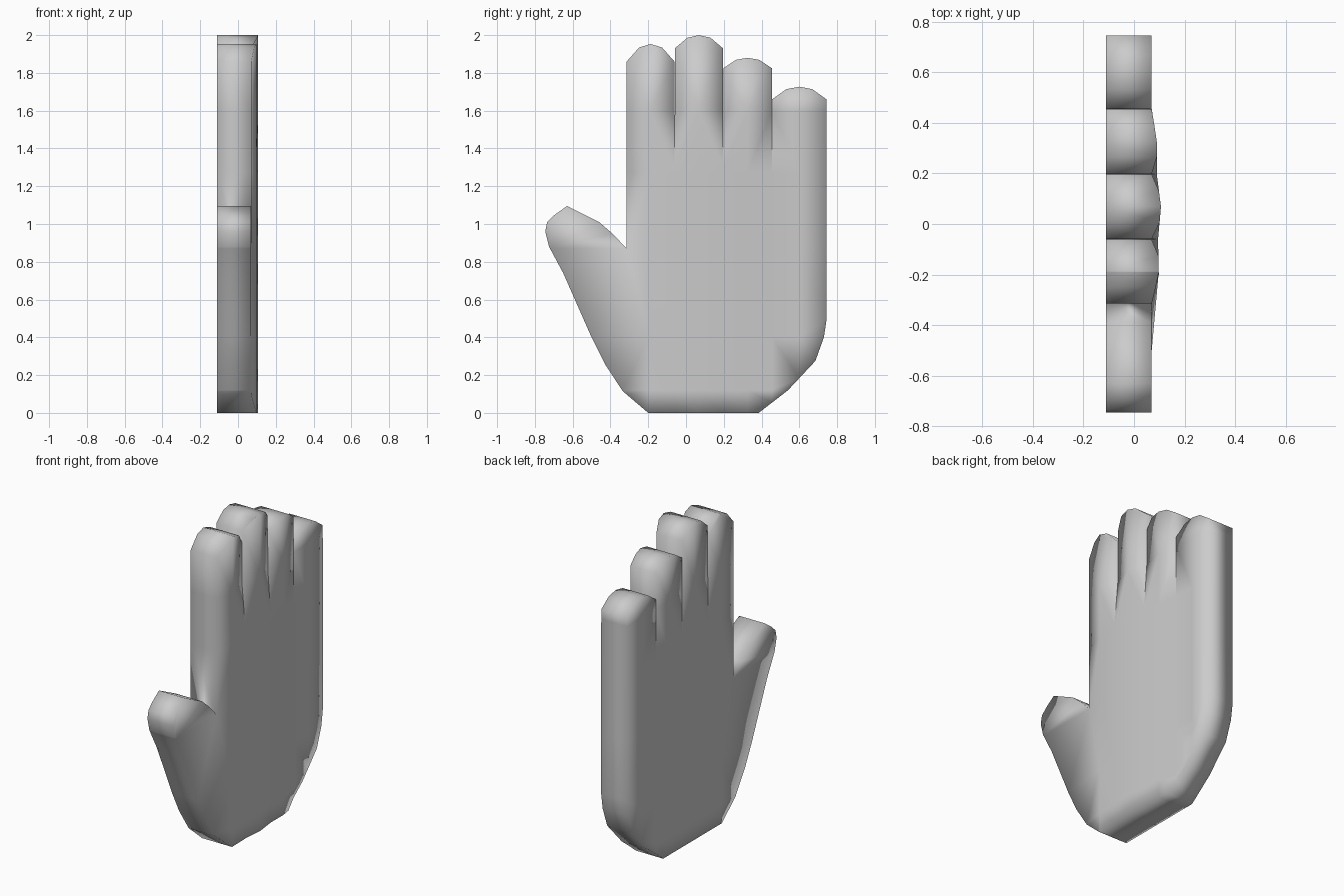
import bpy, bmesh
from mathutils import Vector

if "Cube" in bpy.data.objects:
    bpy.data.objects.remove(bpy.data.objects["Cube"])

BACK, EDGE = -0.11, 0.07
GAP = 0.001
# finger columns: left y, right y, side height, tip height
FINGERS = [(-0.315, -0.06, 1.86, 1.953), (-0.06, 0.197, 1.93, 2.0),
           (0.197, 0.455, 1.825, 1.88), (0.455, 0.745, 1.66, 1.727)]
SLITS = [1.30, 1.30, 1.27]
# front surface depth across the palm
RELIEF = [(-0.315, 0.07), (-0.2, 0.098), (-0.06, 0.095), (0.065, 0.107),
          (0.197, 0.09), (0.33, 0.09), (0.455, 0.07)]


def relief(y):
    for (a, xa), (b, xb) in zip(RELIEF, RELIEF[1:]):
        if a <= y <= b:
            return xa + (xb - xa) * (y - a) / (b - a)
    return EDGE


def fingertip(y0, y1, side, peak):
    shape = [(0, 0), (0.26, 0.8), (0.5, 1), (0.74, 0.8), (1, 0)]
    y0, y1 = y0 + GAP, y1 - GAP
    return [(y0 + (y1 - y0) * t, side + (peak - side) * h) for t, h in shape]


# outline: thumb, fingers with closed slits, heel of the palm
outline = [(-0.2, 0), (-0.335, 0.115), (-0.43, 0.26), (-0.5, 0.4), (-0.65, 0.74),
           (-0.725, 0.88), (-0.745, 0.96), (-0.735, 1.01), (-0.70, 1.045),
           (-0.63, 1.095), (-0.46, 1.01), (-0.39, 0.95), (-0.314, 0.87)]
for i, f in enumerate(FINGERS):
    outline += fingertip(*f)
    if i < 3:
        outline.append((f[1], SLITS[i]))
outline += [(0.745, 0.5), (0.73, 0.4), (0.685, 0.275), (0.54, 0.12), (0.385, 0)]

bm = bmesh.new()
bm.faces.new([bm.verts.new((BACK, y, z)) for y, z in outline])


def cut(co, no):
    geom = bm.verts[:] + bm.edges[:] + bm.faces[:]
    bmesh.ops.bisect_plane(bm, geom=geom, dist=1e-5, plane_co=co, plane_no=no)


# finger centre lines, slit lines and cross lines
for y in [-0.314, -0.19, -0.06, 0.0685, 0.197, 0.326, 0.455, 0.6]:
    cut((0, y, 0), (0, 1, 0))
for z in [0.12, 0.4, 0.87, 1.27, 1.6]:
    cut((0, 0, z), (0, 0, 1))

# thickness, then the raised front
ext = bmesh.ops.extrude_face_region(bm, geom=bm.faces[:])
for v in [g for g in ext["geom"] if isinstance(g, bmesh.types.BMVert)]:
    y, z = v.co.y, v.co.z
    in_slit = any(abs(y - f[1]) < 0.003 and z > s + 0.02
                  for f, s in zip(FINGERS, SLITS))
    v.co.x = EDGE if in_slit else relief(y)
bmesh.ops.triangulate(bm, faces=bm.faces[:])
bmesh.ops.recalc_face_normals(bm, faces=bm.faces[:])
for f in bm.faces:
    f.smooth = True

mesh = bpy.data.meshes.new("open_hand")
bm.to_mesh(mesh)
bm.free()
bpy.context.collection.objects.link(bpy.data.objects.new("open_hand", mesh))
